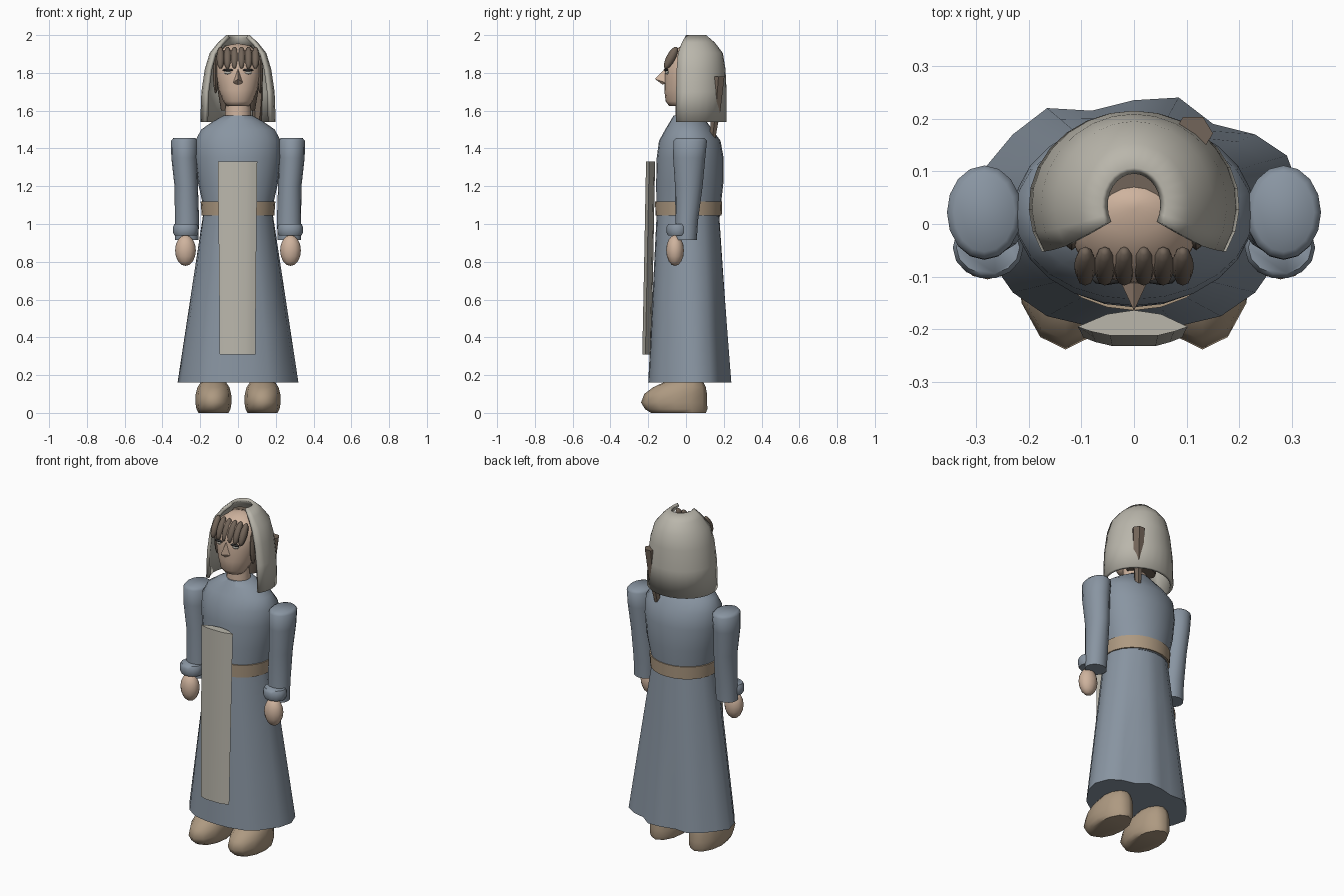
import bpy, bmesh, math
from mathutils import Vector, Matrix


def mat(name, rgb):
    m = bpy.data.materials.new(name)
    m.diffuse_color = (*rgb, 1)
    return m


BLUE = mat("slate blue cloth", (0.25, 0.30, 0.36))
LINEN = mat("grey linen", (0.49, 0.47, 0.41))
SKIN = mat("skin", (0.62, 0.45, 0.34))
TAN = mat("tan leather", (0.42, 0.32, 0.22))
HAIR = mat("brown hair", (0.17, 0.13, 0.10))
DARK = mat("dark eye", (0.03, 0.03, 0.03))


def finish(bm, name, material, angle=50):
    bmesh.ops.recalc_face_normals(bm, faces=bm.faces)
    me = bpy.data.meshes.new(name)
    bm.to_mesh(me)
    bm.free()
    me.materials.append(material)
    ob = bpy.data.objects.new(name, me)
    bpy.context.collection.objects.link(ob)
    bpy.context.view_layer.objects.active = ob
    ob.select_set(True)
    if angle:
        bpy.ops.object.shade_smooth_by_angle(angle=math.radians(angle))
    ob.select_set(False)
    return ob


def skin_rings(name, rings, material, angle=50, closed=True):
    """Bridge point rings of equal length into one surface."""
    bm = bmesh.new()
    vs = [[bm.verts.new(p) for p in r] for r in rings]
    n = len(vs[0])
    for a, b in zip(vs, vs[1:]):
        for i in range(n if closed else n - 1):
            j = (i + 1) % n
            bm.faces.new((a[i], a[j], b[j], b[i]))
    if closed:
        bm.faces.new(vs[0])
        bm.faces.new(vs[-1])
    return finish(bm, name, material, angle)


def ellipse(z, cx, cy, rx, ry, n=20, a0=0, a1=360):
    full = a1 - a0 == 360
    steps = [math.radians(a0 + (a1 - a0) * i / (n if full else n - 1)) for i in range(n)]
    return [(cx + rx * math.cos(t), cy + ry * math.sin(t), z) for t in steps]


def loft(name, rows, material, n=20, angle=50):
    return skin_rings(name, [ellipse(*r, n=n) for r in rows], material, angle)


def ball(name, centre, size, material, u=12, v=8, tilt=0):
    bm = bmesh.new()
    m = Matrix.Translation(centre) @ Matrix.Rotation(math.radians(tilt), 4, 'X') @ Matrix.Diagonal((*size, 1))
    bmesh.ops.create_uvsphere(bm, u_segments=u, v_segments=v, radius=1, matrix=m)
    return finish(bm, name, material, 60)


# Skirt: uneven hem lofted up to an oval waist
hem = [(0.32, 0.05), (0.29, 0.13), (0.23, 0.17), (0.15, 0.19), (0.085, 0.24), (0, 0.235),
       (-0.08, 0.215), (-0.165, 0.22), (-0.23, 0.17), (-0.28, 0.11), (-0.32, 0.05),
       (-0.30, -0.03), (-0.23, -0.13), (-0.165, -0.175), (-0.08, -0.195), (0, -0.2),
       (0.08, -0.195), (0.165, -0.175), (0.23, -0.13), (0.30, -0.03)]
rings = []
for z in (0.16, 0.45, 0.75, 1.06):
    t = (z - 0.16) / 0.9
    ring = []
    for x, y in hem:
        a = math.atan2((y - 0.02) / 0.21, x / 0.32)
        p = Vector((x, y)).lerp(Vector((0.185 * math.cos(a), 0.01 + 0.165 * math.sin(a))), t)
        ring.append((p.x, p.y, z))
    rings.append(ring)
skin_rings("skirt", rings, BLUE)

# Bodice and belt
loft("bodice", [(1.04, 0, .012, .183, .168), (1.12, 0, .015, .19, .172), (1.22, 0, .02, .212, .178),
                (1.35, 0, .022, .228, .177), (1.44, 0, .02, .226, .163), (1.50, 0, .015, .195, .125),
                (1.545, 0, .012, .13, .095), (1.575, 0, .01, .075, .075)], BLUE, 24)
loft("belt", [(1.045, 0, .014, .192, .175), (1.12, 0, .014, .198, .178)], TAN, 24)

# Front panel: thick curved strip leaning slightly outward at the bottom
section = [(-.105, -.02), (-.05, .012), (0, .022), (.05, .012), (.1, -.02),
           (.075, -.032), (.045, -.042), (0, -.042), (-.045, -.042), (-.08, -.032)]
skin_rings("front_panel",
           [[(x * s, y * 0.75 + cy, z) for x, y in section]
            for z, cy, s in ((0.31, -.2, .92), (0.8, -.19, .96), (1.33, -.18, 1.02))], LINEN, 40)

# Sleeves, cuffs, hands and shoes on both sides
for s, side in ((1, "right"), (-1, "left")):
    def both(rows):
        return [(z, s * cx, cy, rx, ry) for z, cx, cy, rx, ry in rows]
    loft(side + "_sleeve", both([(.915, .272, 0, .062, .057), (1.02, .27, .004, .064, .06),
                                 (1.2, .274, .015, .062, .073), (1.35, .284, .017, .069, .085),
                                 (1.44, .284, .022, .071, .089), (1.455, .284, .022, .058, .075)]),
         BLUE, 16, 75)
    loft(side + "_cuff", both([(.94, .277, -.045, .06, .052), (.955, .277, -.045, .067, .059),
                               (.985, .277, -.045, .067, .059), (1.0, .277, -.045, .06, .05)]), BLUE, 14, 60)
    ball(side + "_hand", (s * .278, -.058, .86), (.055, .047, .082), SKIN)
    loft(side + "_shoe", both([(0, .13, -.04, .08, .145), (.02, .13, -.052, .09, .165),
                               (.055, .13, -.063, .096, .175), (.1, .13, -.055, .094, .166),
                               (.135, .13, -.035, .085, .14), (.165, .13, -.01, .065, .1),
                               (.2, .13, .01, .035, .05)]), TAN, 12, 60)
    # Eyes: dark lash strip, lids of the brow and a pale eyeball
    ball(side + "_eye", (s * .052, -.098, 1.802), (.022, .013, .01), LINEN, 8, 6)
    ball(side + "_lashes", (s * .052, -.104, 1.815), (.03, .012, .007), DARK, 8, 6)
    ball(side + "_side_lock", (s * .118, -.025, 1.79), (.014, .025, .1), HAIR, 8, 8)

# Neck, head and nose
loft("neck", [(1.53, 0, .005, .07, .065), (1.66, 0, .005, .066, .06)], SKIN, 14)
loft("head", [(1.625, 0, -.035, .06, .055), (1.65, 0, -.03, .078, .078), (1.71, 0, -.015, .102, .1),
              (1.78, 0, -.01, .118, .105), (1.85, 0, -.005, .12, .105), (1.91, 0, .005, .105, .085),
              (1.945, 0, .025, .06, .045), (1.955, 0, .035, .008, .008)], SKIN, 16, 60)
bm = bmesh.new()
top, tip, l, r, low = [bm.verts.new(p) for p in ((0, -.1, 1.835), (0, -.165, 1.768), (-.03, -.1, 1.745),
                                                 (.03, -.1, 1.745), (0, -.125, 1.738))]
for f in ((top, l, tip), (top, tip, r), (tip, l, low), (tip, low, r), (l, r, low), (top, r, l)):
    bm.faces.new(f)
finish(bm, "nose", SKIN, 0)

# Fringe of leaning locks, cap of hair at the back, and one loose lock behind
for i in range(6):
    ball("fringe_lock", ((i - 2.5) * .037, -.08, 1.88), (.021, .024, .066), HAIR, 8, 8, -28)
loft("back_hair", [(1.6, 0, .06, .09, .06), (1.75, 0, .055, .115, .075), (1.88, 0, .05, .112, .075),
                   (1.945, 0, .06, .07, .045)], HAIR, 14)
loft("loose_lock", [(1.455, .09, .14, .018, .018), (1.6, .105, .158, .028, .028),
                    (1.78, .112, .172, .038, .036)], HAIR, 6, 30)

# Hood: thick partial shell, open at the face and crown
rows = [(1.54, .2, .18), (1.7, .194, .18), (1.82, .176, .174), (1.905, .15, .16), (1.96, .106, .118), (2.0, .062, .072)]
hood = skin_rings("hood", [ellipse(z, 0, .035, rx, ry, 19, -29, 209) for z, rx, ry in rows], LINEN, 50, False)
# Rows climb while angles run anticlockwise, so the outside is the positive side
for p in hood.data.polygons:
    if p.normal.dot(Vector((p.center.x, p.center.y - .035, 0))) < 0:
        p.flip()
shell = hood.modifiers.new("thickness", 'SOLIDIFY')
shell.thickness = 0.018
shell.offset = -1
